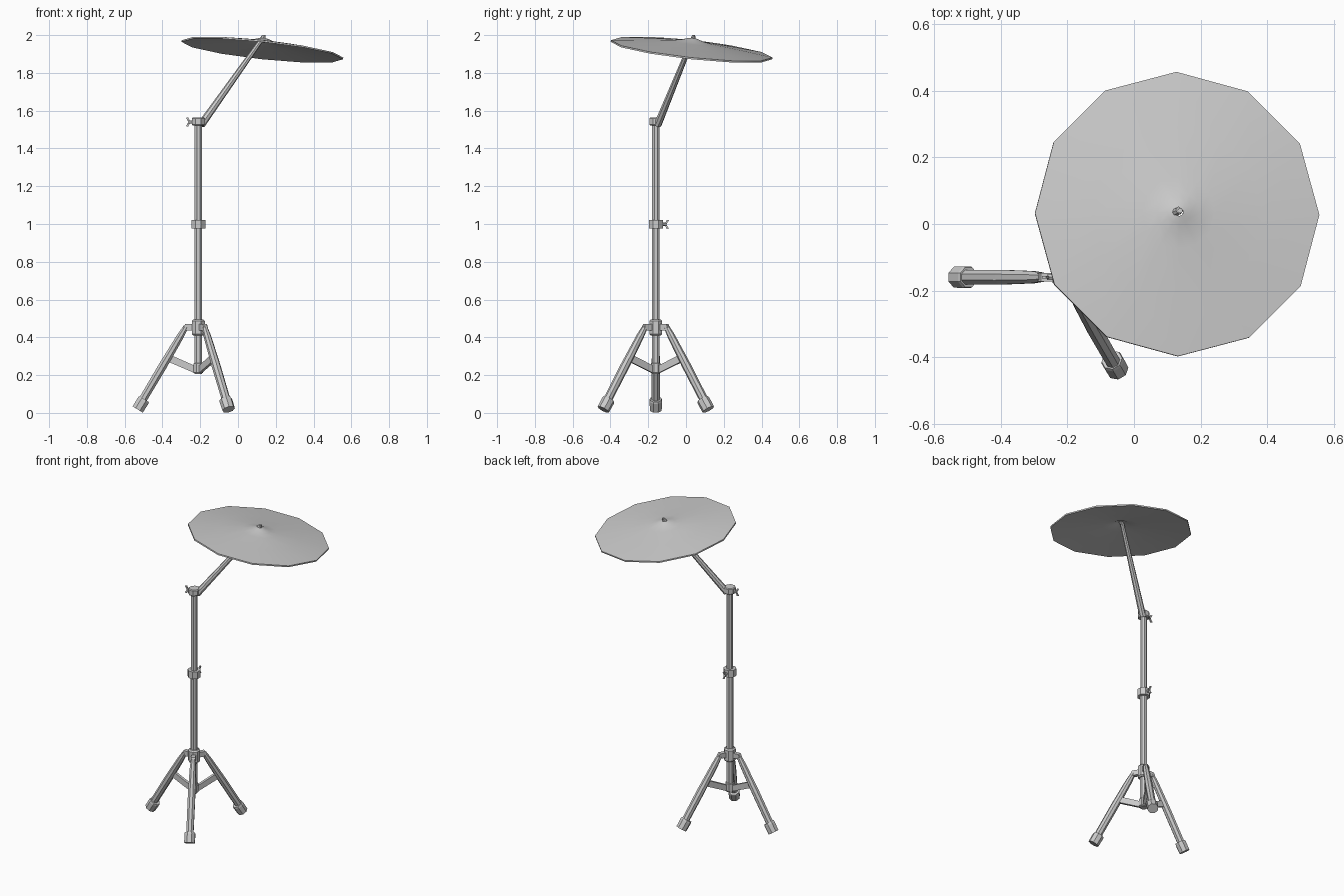
import bpy, bmesh, math
from mathutils import Vector, Matrix

if "Cube" in bpy.data.objects:
    bpy.data.objects.remove(bpy.data.objects["Cube"])

PX, PY = -0.21, -0.16          # centre pole position


def finish(name, bm, smooth=None):
    bmesh.ops.recalc_face_normals(bm, faces=bm.faces[:])
    me = bpy.data.meshes.new(name)
    bm.to_mesh(me)
    bm.free()
    ob = bpy.data.objects.new(name, me)
    bpy.context.collection.objects.link(ob)
    if smooth:
        bpy.context.view_layer.objects.active = ob
        ob.select_set(True)
        bpy.ops.object.shade_smooth_by_angle(angle=math.radians(smooth))
        ob.select_set(False)
    return ob


def rod(name, p, q, profile, sides=8):
    """Closed tube from p to q; profile is (fraction along, radius)."""
    p, q = Vector(p), Vector(q)
    rot = (q - p).to_track_quat('Z', 'Y').to_matrix()
    bm = bmesh.new()
    rings = []
    for t, r in profile:
        ring = []
        for i in range(sides):
            a = 2 * math.pi * (i + 0.5) / sides
            ring.append(bm.verts.new(p.lerp(q, t) + rot @ Vector((r * math.cos(a), r * math.sin(a), 0))))
        rings.append(ring)
    for a, b in zip(rings, rings[1:]):
        for i in range(sides):
            j = (i + 1) % sides
            bm.faces.new((a[i], a[j], b[j], b[i]))
    bm.faces.new(rings[0][::-1])
    bm.faces.new(rings[-1])
    return finish(name, bm)


def plate(name, outline, thick, angle, origin):
    """Outline of (radial, z) points, extruded sideways and turned about the z axis."""
    bm = bmesh.new()
    f = bm.faces.new([bm.verts.new((r, -thick / 2, z)) for r, z in outline])
    ext = bmesh.ops.extrude_face_region(bm, geom=[f])
    moved = [v for v in ext['geom'] if isinstance(v, bmesh.types.BMVert)]
    bmesh.ops.translate(bm, verts=moved, vec=(0, thick, 0))
    bm.transform(Matrix.Translation(origin) @ Matrix.Rotation(angle, 4, 'Z'))
    return finish(name, bm)


def upright(name, z0, z1, r, bevel=0.0):
    t = bevel / (z1 - z0)
    prof = [(0, r), (1, r)] if not bevel else [(0, r - bevel), (t, r), (1 - t, r), (1, r - bevel)]
    return rod(name, (PX, PY, z0), (PX, PY, z1), prof)


def wing_nut(name, z, angle, start):
    d = Vector((math.cos(angle), math.sin(angle), 0))
    c = Vector((PX, PY, z))
    rod(name + "_stem", c + d * start, c + d * (start + 0.022), [(0, 0.009), (1, 0.009)], 6)
    for s, side in ((1, "upper"), (-1, "lower")):
        o = [(start + 0.012, 0), (start + 0.022, 0), (start + 0.036, s * 0.022), (start + 0.024, s * 0.024)]
        plate(f"{name}_{side}_wing", o, 0.008, angle, c)


# Centre pole and collars
upright("lower_pole", 0.205, 1.0, 0.022)
upright("upper_pole", 1.0, 1.535, 0.021)
upright("leg_hub", 0.41, 0.495, 0.037, 0.008)
upright("brace_hub", 0.21, 0.265, 0.028, 0.004)
upright("height_clamp", 0.975, 1.022, 0.04)
upright("tilt_clamp", 1.522, 1.564, 0.037, 0.005)
wing_nut("height_nut", 0.998, math.pi / 2, 0.034)
wing_nut("tilt_nut", 1.54, math.pi, 0.03)

# Tripod legs, feet, lugs and braces
for n, deg in enumerate((180, -60, 60), 1):
    a = math.radians(deg)

    def at(r, z):
        return (PX + r * math.cos(a), PY + r * math.sin(a), z)
    rod(f"leg_{n}", at(0.066, 0.455), at(0.312, 0.04),
        [(0, 0.015), (0.12, 0.02), (0.5, 0.024), (1, 0.023)])
    rod(f"foot_{n}", at(0.287, 0.073), at(0.321, 0.018), [(0, 0.032), (0.15, 0.035), (1, 0.034)])
    plate(f"leg_lug_{n}", [(0.02, 0.437), (0.068, 0.437), (0.08, 0.452), (0.07, 0.47), (0.02, 0.47)],
          0.026, a, (PX, PY, 0))
    plate(f"brace_{n}", [(0.01, 0.215), (0.03, 0.215), (0.17, 0.275), (0.15, 0.308), (0.02, 0.25), (0.01, 0.25)],
          0.018, a, (PX, PY, 0))

# Boom arm, its tip poking through the disc
rod("boom_arm", (-0.195, -0.15, 1.525), (0.136, 0.041, 1.992), [(0, 0.021), (1, 0.012)])

# Twelve-sided thin domed disc, tilted toward +x +y
profile = [(0.012, 0.058), (0.035, 0.052), (0.065, 0.042), (0.11, 0.035), (0.26, 0.02), (0.43, 0.0)]
loop = profile + [(r, h - 0.009) for r, h in reversed(profile)]
bm = bmesh.new()
rings = [[bm.verts.new((r * math.cos(k * math.pi / 6), r * math.sin(k * math.pi / 6), h))
          for k in range(12)] for r, h in loop]
for a, b in zip(rings, rings[1:] + rings[:1]):
    for i in range(12):
        j = (i + 1) % 12
        bm.faces.new((a[i], a[j], b[j], b[i]))
tilt = Matrix.Rotation(math.radians(8.7), 4, Vector((-1, 1, 0)).normalized())
bm.transform(Matrix.Translation((0.13, 0.03, 1.927)) @ tilt)
finish("cymbal", bm, 35)
rod("disc_pin", (0.136, 0.036, 1.96), (0.139, 0.04, 2.0), [(0, 0.008), (1, 0.008)], 6)
